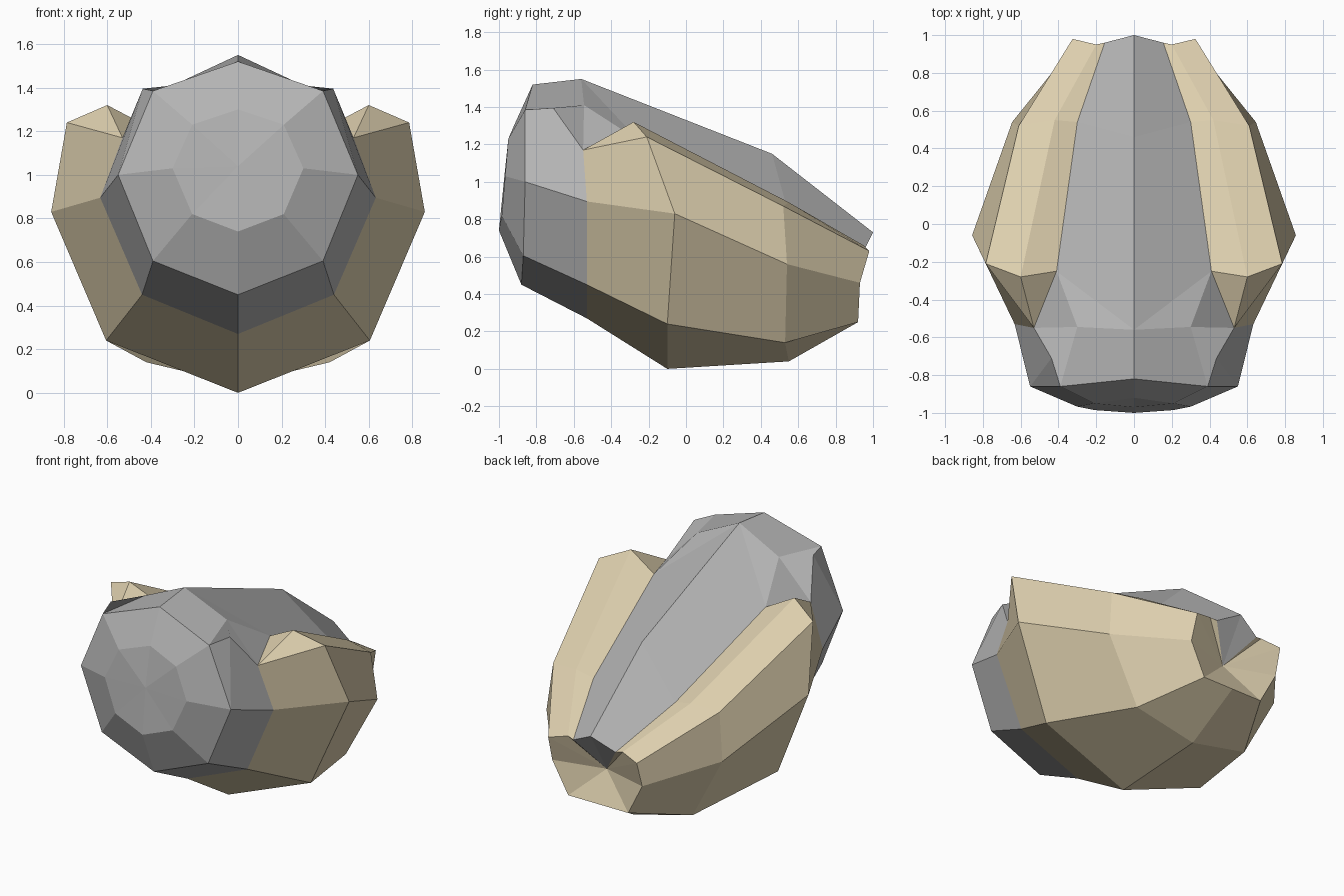
import bpy

if "Cube" in bpy.data.objects:
    bpy.data.objects.remove(bpy.data.objects["Cube"], do_unlink=True)


def material(name, rgb):
    mat = bpy.data.materials.new(name)
    mat.use_nodes = True
    mat.diffuse_color = (*rgb, 1)
    mat.node_tree.nodes["Principled BSDF"].inputs["Base Color"].default_value = (*rgb, 1)
    return mat


def half_loft(name, strips, mat):
    """Bridge rows of points (front to back, top to bottom) and mirror across x."""
    verts, index, faces = [], {}, []

    def vid(p):
        if p not in index:
            index[p] = len(verts)
            verts.append(p)
        return index[p]

    for rows in strips:
        for a, b in zip(rows, rows[1:]):
            for i in range(len(a) - 1):
                quad = [vid(p) for p in (a[i], a[i + 1], b[i + 1], b[i])]
                face = list(dict.fromkeys(quad))   # repeated points give triangles
                if len(face) > 2:
                    faces.append(face)
    mesh = bpy.data.meshes.new(name)
    mesh.from_pydata(verts, [], faces)
    mesh.materials.append(mat)
    obj = bpy.data.objects.new(name, mesh)
    bpy.context.collection.objects.link(obj)
    mirror = obj.modifiers.new("Mirror", "MIRROR")
    mirror.use_clip = True
    mirror.merge_threshold = 0.0005
    return obj


grey = material("kernel grey", (0.46, 0.46, 0.46))
tan = material("shell tan", (0.72, 0.62, 0.42))

# Poles
nose, tail = (0, -0.97, 1.04), (0, 0.83, 0.45)

# Kernel rings: top, upper, side, lower, bottom
n_top, n_up, n_side, n_low, n_bot = (
    (0, -0.92, 1.30), (0.21, -0.95, 1.23), (0.30, -0.967, 1.03), (0.21, -0.985, 0.82), (0, -1.0, 0.74))
f_top, f_up, f_side, f_low, f_bot = (
    (0, -0.82, 1.52), (0.39, -0.86, 1.385), (0.55, -0.86, 1.0), (0.39, -0.87, 0.605), (0, -0.88, 0.45))
shoulder = (0.437, -0.71, 1.395)

# Seam where the kernel enters the shell
s_top, s_up, corner, s_side, s_low, s_bot = (
    (0, -0.56, 1.55), (0.30, -0.545, 1.41), (0.53, -0.55, 1.17),
    (0.632, -0.53, 0.895), (0.44, -0.53, 0.45), (0, -0.53, 0.27))

# Shell rings: groove, lip, rim, side, lower, bottom
front_ring = [(0.41, -0.25, 1.22), (0.60, -0.28, 1.32), (0.785, -0.21, 1.24),
              (0.857, -0.06, 0.83), (0.605, -0.10, 0.24), (0, -0.10, 0)]
mid_ring = [(0.30, 0.54, 0.86), (0.42, 0.55, 0.89), (0.61, 0.52, 0.87),
            (0.645, 0.54, 0.56), (0.42, 0.53, 0.14), (0, 0.55, 0.04)]
rear_ring = [(0.155, 0.96, 0.65), (0.20, 0.95, 0.66), (0.325, 0.98, 0.63),
             (0.33, 0.93, 0.46), (0.22, 0.92, 0.25), (0, 0.92, 0.25)]

# Ridge of the kernel
ridge_mid, ridge_rear = (0, 0.46, 1.15), (0, 1.0, 0.73)
groove = front_ring[0]

head = [
    [nose] * 6,
    [n_top, n_up, n_up, n_side, n_low, n_bot],
    [f_top, f_up, f_up, f_side, f_low, f_bot],
    [f_top, f_up, shoulder, f_side, f_low, f_bot],
    [s_top, s_up, corner, s_side, s_low, s_bot],
]
back = [
    [s_top, s_up, corner],
    [s_top, groove, groove],
    [ridge_mid, mid_ring[0], mid_ring[0]],
    [ridge_rear, rear_ring[0], rear_ring[0]],
    [tail] * 3,
]
half_loft("kernel", [head, back], grey)

shell = [
    [corner, corner, corner, s_side, s_low, s_bot],
    front_ring, mid_ring, rear_ring,
    [tail] * 6,
]
half_loft("shell", [shell], tan)
